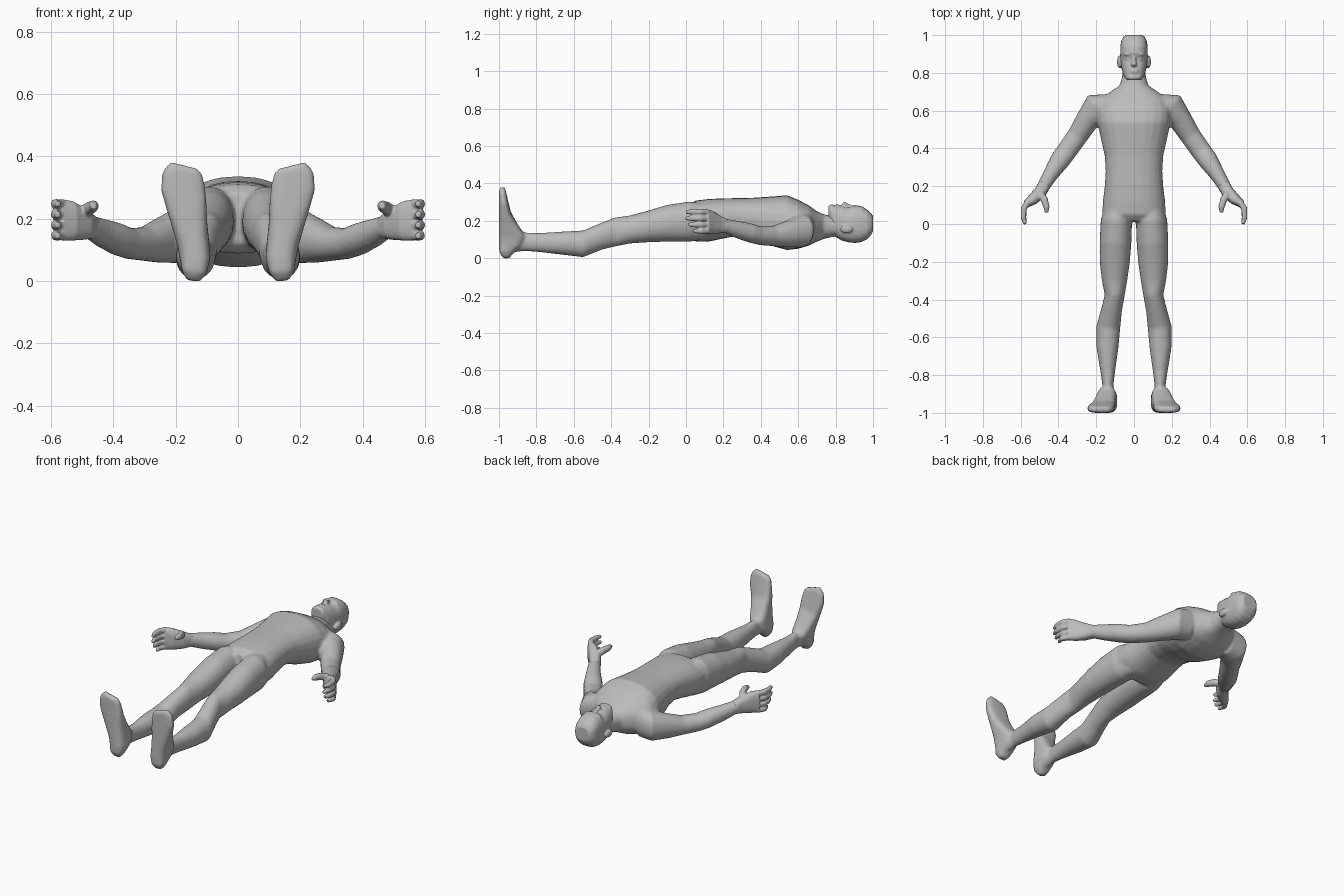
import bpy, bmesh, math
from mathutils import Vector, Matrix

skin = bpy.data.materials.new("plain grey")
skin.diffuse_color = (0.5, 0.5, 0.5, 1)
Y, Z = Vector((0, 1, 0)), Vector((0, 0, 1))


def loft(bm, rings, up=Z, power=2.3, side=1, n=24):
    """Skin closed rings (x, y, z, half width, half height) along their path."""
    pts = [Vector((side * r[0], r[1], r[2])) for r in rings]
    loops = []
    for i, r in enumerate(rings):
        t = pts[min(i + 1, len(pts) - 1)] - pts[max(i - 1, 0)]
        u = t.cross(up).normalized()
        loop = []
        for k in range(n):
            a = 2 * math.pi * k / n
            c, s = math.cos(a), math.sin(a)
            c = math.copysign(abs(c) ** (2 / power), c)
            s = math.copysign(abs(s) ** (2 / power), s)
            loop.append(bm.verts.new(pts[i] + u * c * r[3] + up * s * r[4]))
        loops.append(loop)
    for a, b in zip(loops, loops[1:]):
        for k in range(n):
            bm.faces.new((a[k], a[(k + 1) % n], b[(k + 1) % n], b[k]))
    bm.faces.new(loops[0][::-1])
    bm.faces.new(loops[-1])


def ball(bm, center, size):
    m = Matrix.Translation(center) @ Matrix.Diagonal((*size, 1))
    bmesh.ops.create_uvsphere(bm, u_segments=20, v_segments=12, radius=1, matrix=m)


def along_y(rows):
    """Rows (y, x0, x1, z0, z1) to rings."""
    return [((a + b) / 2, y, (c + d) / 2, (b - a) / 2, (d - c) / 2) for y, a, b, c, d in rows]


def finish(bm, name, voxel):
    """Fuse the overlapping parts into one smooth skin."""
    bmesh.ops.recalc_face_normals(bm, faces=bm.faces)
    me = bpy.data.meshes.new(name)
    bm.to_mesh(me)
    bm.free()
    me.materials.append(skin)
    ob = bpy.data.objects.new(name, me)
    bpy.context.collection.objects.link(ob)
    rm = ob.modifiers.new("fuse", 'REMESH')
    rm.mode = 'VOXEL'
    rm.voxel_size = voxel
    rm.use_smooth_shade = True
    sm = ob.modifiers.new("soften", 'SMOOTH')
    sm.factor = 0.5
    sm.iterations = 3
    return ob


# torso and neck: y, half width, back z, front z
torso = [(.015, .12, .12, .28), (.05, .168, .088, .308), (.12, .165, .088, .316),
         (.2, .155, .105, .32), (.28, .15, .12, .321), (.36, .155, .105, .323),
         (.45, .175, .068, .329), (.54, .195, .043, .336), (.6, .2, .05, .312),
         (.66, .18, .068, .28), (.70, .125, .088, .25), (.735, .075, .102, .235),
         (.78, .063, .113, .225), (.85, .055, .12, .22)]
body = bmesh.new()
loft(body, along_y([(y, -w, w, a, b) for y, w, a, b in torso]))

# legs: y, inner x, outer x, back z, front z
leg = [(.10, .03, .15, .10, .29), (.02, .010, .176, .088, .303), (-.1, .014, .182, .088, .285),
       (-.2, .022, .182, .085, .255), (-.3, .036, .17, .078, .228), (-.38, .05, .155, .062, .217),
       (-.45, .063, .172, .045, .19), (-.55, .073, .2, .005, .148), (-.66, .083, .198, .018, .142),
       (-.78, .10, .178, .032, .134), (-.86, .11, .166, .038, .137), (-.93, .107, .172, .03, .16)]

# feet, heel to toe: z, inner x, outer x, sole y, instep y
foot = [(0, .12, .165, -.978, -.945), (.03, .10, .18, -.998, -.92), (.07, .088, .186, -1, -.875),
        (.12, .092, .195, -1, -.86), (.18, .098, .212, -1, -.90), (.24, .10, .23, -1, -.935),
        (.30, .106, .248, -1, -.95), (.345, .114, .243, -1, -.96), (.37, .126, .218, -.998, -.967)]
foot = [((a + b) / 2, (c + d) / 2, z, (b - a) / 2, (d - c) / 2) for z, a, b, c, d in foot]

# arms: centre, half width, half depth
arm = [(.13, .63, .16, .06, .09), (.195, .612, .145, .085, .088), (.25, .545, .13, .062, .072),
       (.30, .465, .118, .055, .054), (.35, .395, .12, .054, .05), (.39, .34, .135, .053, .052),
       (.44, .265, .155, .041, .046), (.485, .19, .178, .033, .036)]
for s in (1, -1):
    loft(body, along_y(leg), side=s, power=2.1)
    loft(body, foot, up=Y, side=s, power=3)
    loft(body, arm, side=s, power=2.1)
finish(body, "body", 0.009)

# head: y, half width, back z, face z
skull = [(.762, .036, .215, .28), (.775, .047, .185, .288), (.79, .058, .12, .284),
         (.83, .067, .095, .280), (.87, .072, .084, .270), (.905, .073, .081, .284),
         (.94, .072, .086, .278), (.97, .068, .102, .258), (.99, .057, .125, .24),
         (1.0, .045, .145, .225)]
head = bmesh.new()
loft(head, along_y([(y, -w, w, a, b) for y, w, a, b in skull]), power=2.5)
# nose and lips
loft(head, [(0, .895, .268, .009, .012), (0, .865, .277, .011, .015),
            (0, .843, .285, .016, .02), (0, .833, .275, .014, .01)], power=2)
for y in (.804, .814):
    ball(head, (0, y, .280), (.024, .006, .008))
for s in (1, -1):
    ball(head, (s * .029, .872, .262), (.013, .008, .009))      # eyes
    ball(head, (s * .029, .898, .268), (.024, .008, .012))      # brows
    ball(head, (s * .077, .858, .155), (.013, .034, .022))      # ears
finish(head, "head", 0.005)

# hands
palm = [(.47, .215, .172, .033, .036), (.495, .17, .182, .034, .05),
        (.535, .13, .193, .03, .064), (.572, .105, .196, .02, .066)]
thumb = [(.50, .165, .215, .02, .026), (.475, .13, .233, .019, .021),
         (.463, .09, .24, .016, .018), (.463, .06, .24, .009, .01)]
for s, name in ((1, "left_hand"), (-1, "right_hand")):
    hand = bmesh.new()
    loft(hand, palm, side=s, power=2.6)
    loft(hand, thumb, side=s)
    for z, d in ((.247, 0), (.213, -.002), (.179, .012), (.145, .04)):   # fingers
        loft(hand, [(.562, .118, z, .016, .015), (.584, .08, z, .0165, .0155),
                    (.586, .035 + d, z, .014, .0145), (.576, .001 + d, z, .009, .01)],
             side=s, n=12)
    finish(hand, name, 0.004)
